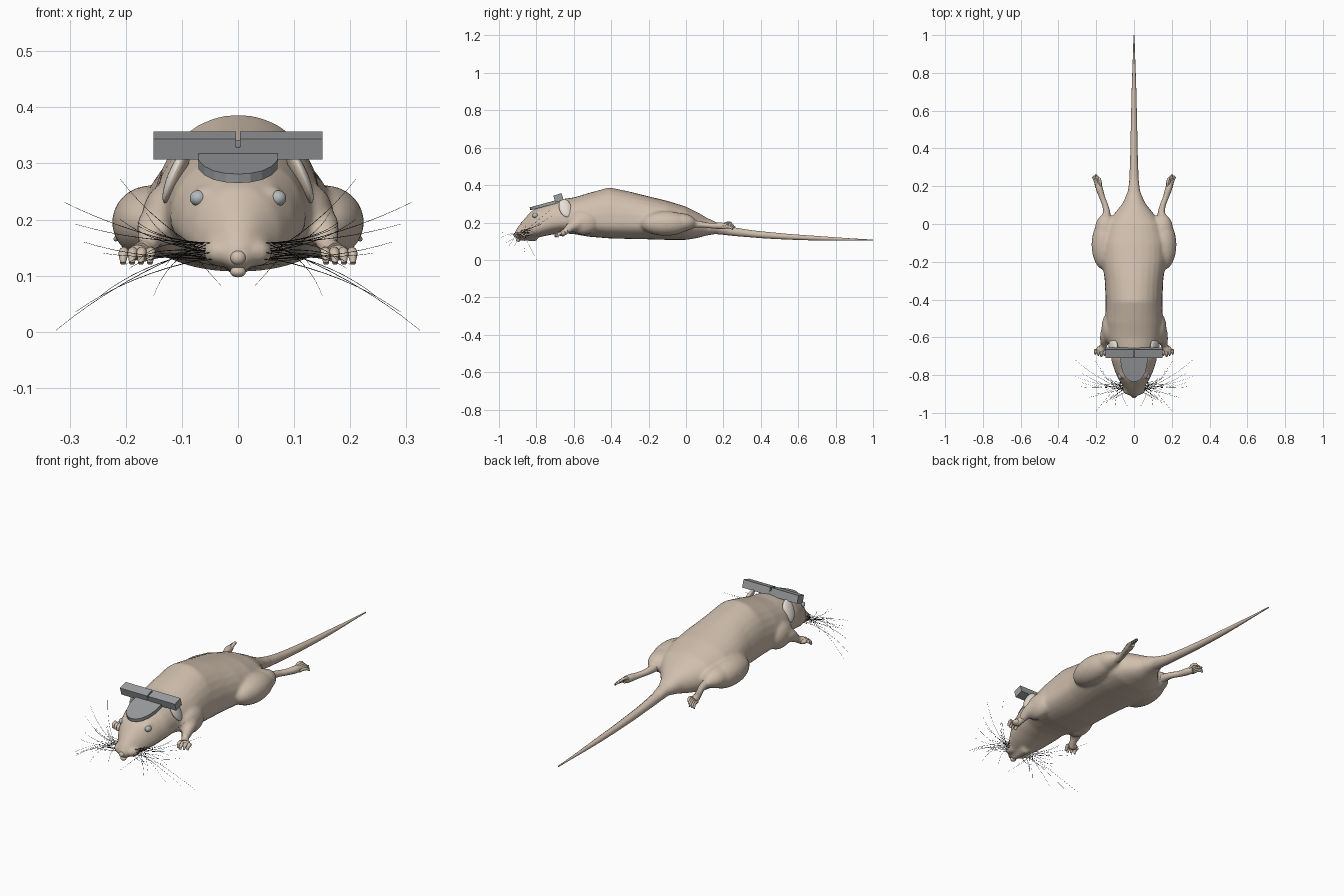
import bpy, bmesh, math, random
from mathutils import Vector, Matrix

random.seed(4)
cube = bpy.data.objects.get("Cube")
if cube:
    bpy.data.objects.remove(cube, do_unlink=True)


def material(name, rgb):
    m = bpy.data.materials.new(name)
    m.use_nodes = True
    m.diffuse_color = (*rgb, 1)
    m.node_tree.nodes["Principled BSDF"].inputs["Base Color"].default_value = (*rgb, 1)
    return m


SKIN = material("skin", (0.63, 0.52, 0.42))
EAR = material("pale_ear", (0.85, 0.79, 0.72))
METAL = material("grey_metal", (0.33, 0.34, 0.35))
EYE = material("eye_grey", (0.46, 0.49, 0.50))
HAIR = material("whisker_black", (0.02, 0.02, 0.02))


def mesh_object(name, bm, mat, smooth=True):
    bmesh.ops.recalc_face_normals(bm, faces=bm.faces)
    me = bpy.data.meshes.new(name)
    bm.to_mesh(me)
    bm.free()
    me.materials.append(mat)
    for p in me.polygons:
        p.use_smooth = smooth
    ob = bpy.data.objects.new(name, me)
    bpy.context.collection.objects.link(ob)
    return ob


def ball(name, loc, size, mat, rot=(0, 0, 0)):
    bm = bmesh.new()
    bmesh.ops.create_uvsphere(bm, u_segments=24, v_segments=14, radius=1)
    bmesh.ops.scale(bm, vec=size, verts=bm.verts)
    for axis, a in zip("XYZ", rot):
        bmesh.ops.rotate(bm, matrix=Matrix.Rotation(a, 3, axis), verts=bm.verts)
    bmesh.ops.translate(bm, vec=loc, verts=bm.verts)
    return mesh_object(name, bm, mat)


def select_only(obs):
    bpy.ops.object.select_all(action='DESELECT')
    for o in obs:
        o.select_set(True)
    bpy.context.view_layer.objects.active = obs[0]


def tube(name, points, mat, sides=3):
    """Smooth tapered tube through (x, y, z, radius) points."""
    cu = bpy.data.curves.new(name, 'CURVE')
    cu.dimensions = '3D'
    cu.bevel_depth = 1
    cu.bevel_resolution = sides
    cu.resolution_u = 6
    cu.use_fill_caps = True
    sp = cu.splines.new('BEZIER')
    sp.radius_interpolation = 'CARDINAL'
    sp.bezier_points.add(len(points) - 1)
    for bp, (x, y, z, r) in zip(sp.bezier_points, points):
        bp.co = (x, y, z)
        bp.radius = r
        bp.handle_left_type = bp.handle_right_type = 'AUTO'
    cu.materials.append(mat)
    ob = bpy.data.objects.new(name, cu)
    bpy.context.collection.objects.link(ob)
    select_only([ob])
    bpy.ops.object.convert(target='MESH')
    return bpy.context.view_layer.objects.active


# Torso and head: rings of (y, half width, bottom, widest height, top)
RINGS = [
    (-0.915, 0.014, 0.118, 0.135, 0.150), (-0.90, 0.030, 0.112, 0.137, 0.175),
    (-0.87, 0.050, 0.112, 0.145, 0.213), (-0.83, 0.078, 0.116, 0.165, 0.258),
    (-0.78, 0.102, 0.122, 0.185, 0.288), (-0.72, 0.120, 0.135, 0.20, 0.312),
    (-0.66, 0.125, 0.142, 0.21, 0.326), (-0.60, 0.140, 0.138, 0.21, 0.334),
    (-0.52, 0.152, 0.124, 0.20, 0.358), (-0.41, 0.150, 0.115, 0.20, 0.388),
    (-0.30, 0.155, 0.112, 0.20, 0.365), (-0.20, 0.168, 0.110, 0.20, 0.340),
    (-0.10, 0.170, 0.107, 0.195, 0.316), (0.0, 0.145, 0.107, 0.19, 0.285),
    (0.06, 0.100, 0.117, 0.18, 0.255), (0.11, 0.060, 0.130, 0.175, 0.226),
    (0.17, 0.034, 0.140, 0.168, 0.198), (0.24, 0.024, 0.135, 0.156, 0.178)]


def loft(name, rings, n=28):
    bm = bmesh.new()
    loops = []
    for y, w, lo, mid, hi in rings:
        loop = []
        for i in range(n):
            a = math.tau * i / n
            c, s = math.cos(a), math.sin(a)
            x = w * math.copysign(abs(c) ** 0.95, c)
            z = mid + (hi - mid if s > 0 else mid - lo) * math.copysign(abs(s) ** 0.9, s)
            loop.append(bm.verts.new((x, y, z)))
        loops.append(loop)
    for a, b in zip(loops, loops[1:]):
        for i in range(n):
            bm.faces.new((a[i], a[(i + 1) % n], b[(i + 1) % n], b[i]))
    bm.faces.new(loops[0])
    bm.faces.new(loops[-1])
    return mesh_object(name, bm, SKIN)


flesh = [loft("body", RINGS)]
for s in (1, -1):
    # Haunch, thigh, shoulder and upper arm melt into the torso
    flesh += [
        ball("haunch", (s * 0.155, -0.11, 0.195), (0.07, 0.135, 0.066), SKIN),
        ball("thigh", (s * 0.15, -0.035, 0.20), (0.058, 0.09, 0.05), SKIN),
        ball("shoulder", (s * 0.125, -0.55, 0.20), (0.047, 0.085, 0.065), SKIN),
        tube("upper_arm", [(s * 0.13, -0.55, 0.20, 0.04), (s * 0.15, -0.60, 0.185, 0.032),
                           (s * 0.16, -0.64, 0.155, 0.02)], SKIN),
        tube("shank", [(s * 0.15, -0.04, 0.20, 0.04), (s * 0.142, 0.01, 0.195, 0.026),
                       (s * 0.150, 0.07, 0.19, 0.018)], SKIN),
        ball("cheek", (s * 0.035, -0.865, 0.142), (0.027, 0.04, 0.026), SKIN),
        ball("brow", (s * 0.058, -0.79, 0.243), (0.022, 0.03, 0.02), SKIN)]
flesh.append(tube("lower_jaw", [(0, -0.80, 0.13, 0.03), (0, -0.86, 0.118, 0.018),
                                (0, -0.895, 0.11, 0.011)], SKIN))
select_only(flesh)
bpy.ops.object.join()
body = bpy.context.view_layer.objects.active
remesh = body.modifiers.new("Fuse", 'REMESH')
remesh.mode = 'VOXEL'
remesh.voxel_size = 0.008
remesh.use_smooth_shade = True
relax = body.modifiers.new("Relax", 'SMOOTH')
relax.iterations = 6

# Tail and nose
tube("tail", [(0, 0.12, 0.178, 0.036), (0, 0.2, 0.160, 0.027), (0, 0.32, 0.143, 0.021),
              (0, 0.5, 0.127, 0.017), (0, 0.75, 0.114, 0.011), (0, 1.0, 0.106, 0.003)], SKIN)
ball("nose", (0, -0.910, 0.132), (0.014, 0.012, 0.013), SKIN)
ball("lower_lip", (0, -0.897, 0.107), (0.014, 0.012, 0.010), SKIN)

for s, side in ((1, "left"), (-1, "right")):
    ball(side + "_eye", (s * 0.071, -0.806, 0.238), (0.015, 0.016, 0.014), EYE)
    ear = ball(side + "_ear", (s * 0.110, -0.645, 0.278), (0.014, 0.034, 0.054), EAR,
               (0.2, -s * 0.42, s * 0.15))
    ear.data.materials.append(SKIN)
    for p in ear.data.polygons:
        p.material_index = 1 if p.normal.x * s < 0.25 else 0

    # Forepaw with four fingers
    tube(side + "_forearm", [(s * 0.152, -0.62, 0.175, 0.022), (s * 0.162, -0.645, 0.152, 0.017),
                             (s * 0.172, -0.665, 0.142, 0.019)], SKIN)
    ball(side + "_forepaw", (s * 0.176, -0.663, 0.141), (0.022, 0.02, 0.014), SKIN)
    for i in range(4):
        x = 0.155 + i * 0.016
        y = -0.69 + 0.006 * abs(i - 1)
        tube(side + "_finger", [(s * x, -0.665, 0.143, 0.009), (s * (x + 0.001), y, 0.139, 0.009),
                                (s * (x + 0.002), y - 0.01, 0.122, 0.005)], SKIN, 2)

    # Hind foot with five toes
    tube(side + "_hind_foot", [(s * 0.143, 0.03, 0.193, 0.022), (s * 0.150, 0.09, 0.188, 0.016),
                               (s * 0.168, 0.14, 0.183, 0.015), (s * 0.184, 0.19, 0.182, 0.018),
                               (s * 0.190, 0.215, 0.181, 0.014)], SKIN)
    for i in range(5):
        t = i - 2
        reach = 0.262 - 0.007 * abs(t)
        tube(side + "_toe", [(s * (0.187 + t * 0.005), 0.195, 0.181 - t * 0.003, 0.008),
                             (s * (0.195 + t * 0.007), 0.235, 0.186 - t * 0.006, 0.007),
                             (s * (0.203 + t * 0.008), reach, 0.176 - t * 0.006, 0.004)], SKIN, 2)

# Tilted head bar in two halves with a notch above a narrow bridge
tilt = Matrix.Translation((0, -0.682, 0.332)) @ Matrix.Rotation(math.radians(17), 4, 'X')


def block(name, loc, size):
    bm = bmesh.new()
    bmesh.ops.create_cube(bm, size=1)
    bmesh.ops.scale(bm, vec=size, verts=bm.verts)
    bmesh.ops.translate(bm, vec=loc, verts=bm.verts)
    bm.transform(tilt)
    return mesh_object(name, bm, METAL, False)


for s, side in ((1, "left"), (-1, "right")):
    block(side + "_head_bar", (s * 0.077, 0, 0), (0.147, 0.046, 0.038))
block("bar_bridge", (0, 0, -0.008), (0.008, 0.044, 0.022))

# Shield-shaped plate on the forehead
half = [(0.0, -0.836), (0.022, -0.831), (0.043, -0.815), (0.060, -0.785),
        (0.070, -0.745), (0.071, -0.675)]
outline = half + [(-x, y) for x, y in reversed(half[1:])]
bm = bmesh.new()
face = bm.faces.new([bm.verts.new((x, y, 0.281 + (y + 0.836) * 0.27)) for x, y in outline])
down = bmesh.ops.extrude_face_region(bm, geom=[face])
bmesh.ops.translate(bm, vec=(0, 0.004, -0.016),
                    verts=[v for v in down["geom"] if isinstance(v, bmesh.types.BMVert)])
mesh_object("forehead_plate", bm, METAL, False)

# Whiskers: tips as (x, y, z), mirrored, plus a seeded scatter of short hairs
tips = [(0.21, -0.72, 0.272), (0.31, -0.72, 0.231), (0.29, -0.78, 0.192), (0.275, -0.84, 0.16),
        (0.24, -0.90, 0.14), (0.325, -0.80, 0.002), (0.29, -0.86, 0.035), (0.25, -0.92, 0.06),
        (0.15, -0.95, 0.065), (0.03, -0.97, 0.082), (0.20, -0.99, 0.12), (0.10, -0.995, 0.15)]
for i in range(12):
    a = random.uniform(-1.3, 0.9)
    reach = random.uniform(0.09, 0.16)
    tips.append((0.07 + reach * math.cos(a), -0.86 + reach * math.sin(a) * 0.9,
                 random.uniform(0.09, 0.22)))
cu = bpy.data.curves.new("whiskers", 'CURVE')
cu.dimensions = '3D'
cu.bevel_depth = 0.0007
cu.bevel_resolution = 0
cu.materials.append(HAIR)
for s in (1, -1):
    for i, tip in enumerate(tips):
        row, col = i % 3, (i // 3) % 4
        start = Vector((0.038 + col * 0.011, -0.885 + col * 0.016, 0.13 + row * 0.014))
        end = Vector(tip)
        bend = (start + end) / 2 + Vector((0.02, -0.02, 0.02 if end.z < 0.14 else -0.015))
        sp = cu.splines.new('POLY')
        sp.points.add(8)
        for k, p in enumerate(sp.points):
            t = k / 8
            q = start * (1 - t) ** 2 + bend * 2 * t * (1 - t) + end * t ** 2
            p.co = (q.x * s, q.y, q.z, 1)
            p.radius = 1.2 - 0.8 * t
ob = bpy.data.objects.new("whiskers", cu)
bpy.context.collection.objects.link(ob)
select_only([ob])
bpy.ops.object.convert(target='MESH')
